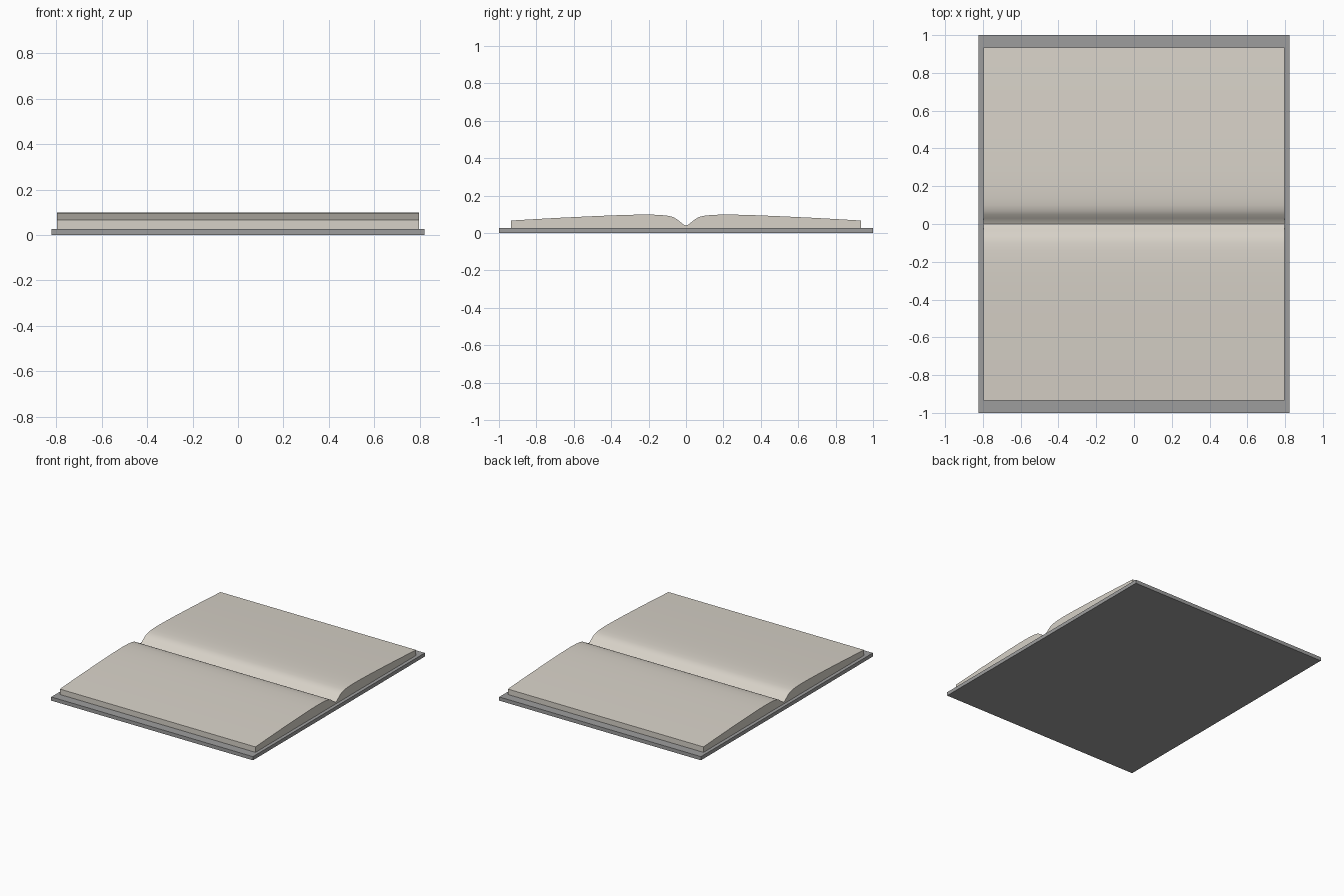
import bpy
import math

cube = bpy.data.objects.get("Cube")
if cube:
    bpy.data.objects.remove(cube, do_unlink=True)


def make_material(name, color):
    mat = bpy.data.materials.new(name)
    mat.use_nodes = True
    mat.diffuse_color = color
    mat.node_tree.nodes["Principled BSDF"].inputs["Base Color"].default_value = color
    return mat


def extrude_profile(name, outline, half_width, mat):
    """Extrude a closed (y, z) outline along x."""
    n = len(outline)
    verts = [(x, y, z) for x in (-half_width, half_width) for y, z in outline]
    faces = [(i, i + n, (i + 1) % n + n, (i + 1) % n) for i in range(n)]
    faces += [tuple(range(n)), tuple(reversed(range(n, 2 * n)))]
    mesh = bpy.data.meshes.new(name)
    mesh.from_pydata(verts, [], faces)
    mesh.materials.append(mat)
    obj = bpy.data.objects.new(name, mesh)
    bpy.context.collection.objects.link(obj)

    # Consistent outward normals, then smooth curves with crisp edges
    bpy.ops.object.select_all(action="DESELECT")
    obj.select_set(True)
    bpy.context.view_layer.objects.active = obj
    bpy.ops.object.mode_set(mode="EDIT")
    bpy.ops.mesh.select_all(action="SELECT")
    bpy.ops.mesh.normals_make_consistent(inside=False)
    bpy.ops.object.mode_set(mode="OBJECT")
    bpy.ops.object.shade_smooth_by_angle(angle=math.radians(30))
    return obj


paper = make_material("warm_paper", (0.68, 0.64, 0.575, 1))
board = make_material("grey_cover", (0.34, 0.34, 0.34, 1))

COVER_TOP = 0.027

# Flat cover board
extrude_profile("cover", [(-1, 0), (1, 0), (1, COVER_TOP), (-1, COVER_TOP)], 0.822, board)

# Open page block: curve from the gutter to the outer edge, mirrored
half = [(0.015, 0.047), (0.03, 0.059), (0.05, 0.075), (0.07, 0.086),
        (0.1, 0.093), (0.14, 0.097), (0.2, 0.099), (0.28, 0.098),
        (0.38, 0.095), (0.5, 0.09), (0.65, 0.083), (0.8, 0.075), (0.935, 0.067)]
gutter = [(0, 0.04)]
mirrored = [(-y, z) for y, z in reversed(half)]
base = [(0.935, COVER_TOP), (-0.935, COVER_TOP)]
extrude_profile("pages", mirrored + gutter + half + base, 0.797, paper)
